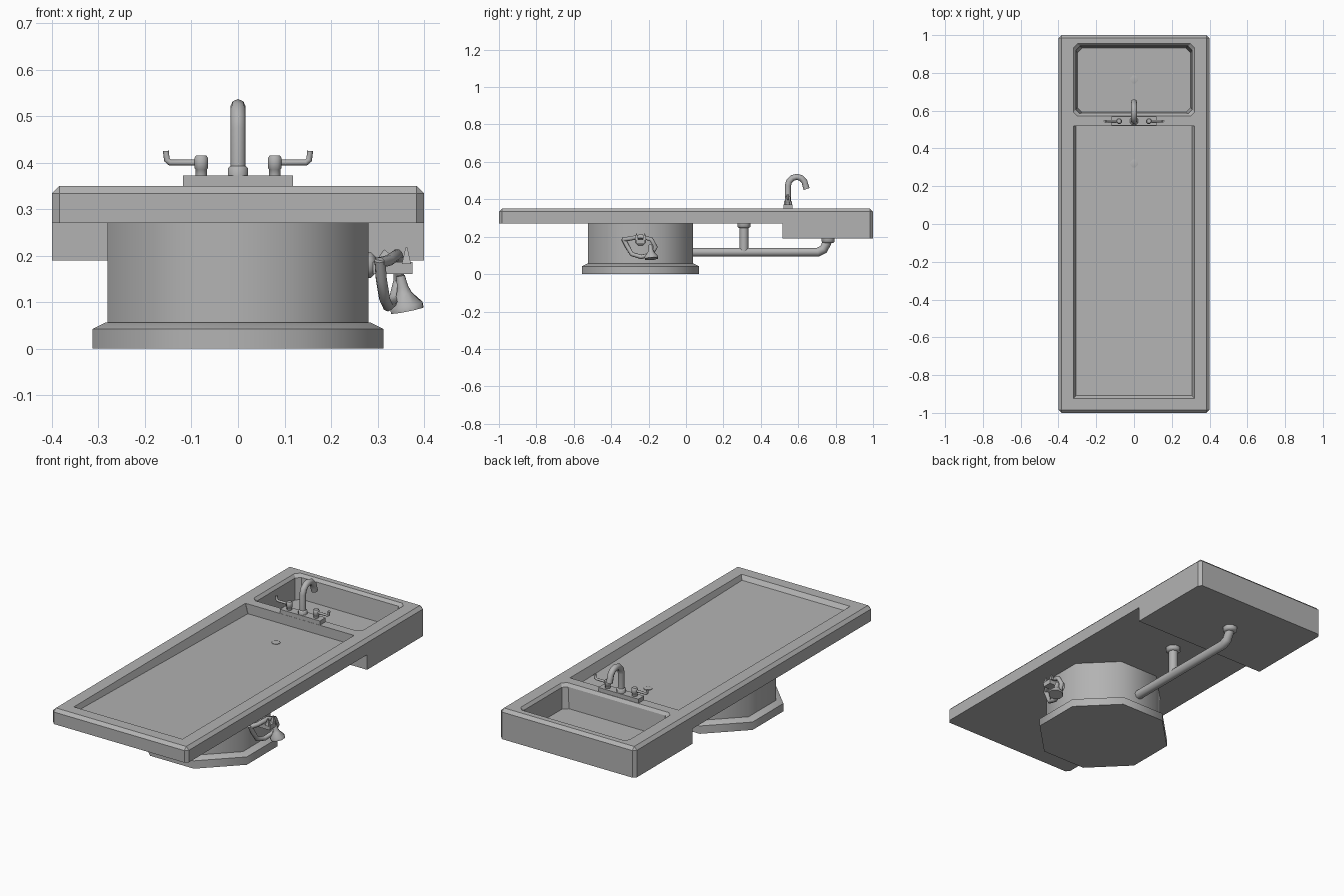
import bpy, bmesh, math
from mathutils import Vector, Matrix

if "Cube" in bpy.data.objects:
    bpy.data.objects.remove(bpy.data.objects["Cube"])

steel = bpy.data.materials.new("brushed_steel_grey")
steel.use_nodes = True
GREY = (0.45, 0.45, 0.45, 1)
steel.diffuse_color = GREY
steel.node_tree.nodes["Principled BSDF"].inputs["Base Color"].default_value = GREY


def activate(ob):
    bpy.ops.object.select_all(action='DESELECT')
    ob.select_set(True)
    bpy.context.view_layer.objects.active = ob


def finish(name, bm, smooth=None):
    bmesh.ops.recalc_face_normals(bm, faces=bm.faces)
    me = bpy.data.meshes.new(name)
    bm.to_mesh(me)
    bm.free()
    me.materials.append(steel)
    ob = bpy.data.objects.new(name, me)
    bpy.context.collection.objects.link(ob)
    if smooth:
        activate(ob)
        bpy.ops.object.shade_smooth_by_angle(angle=math.radians(smooth))
    return ob


def loft(bm, rings):
    """Skin matching rings of points and cap both ends."""
    loops = [[bm.verts.new(p) for p in ring] for ring in rings]
    n = len(loops[0])
    for a, b in zip(loops, loops[1:]):
        for i in range(n):
            j = (i + 1) % n
            bm.faces.new((a[i], a[j], b[j], b[i]))
    bm.faces.new(loops[0][::-1])
    bm.faces.new(loops[-1])


def turned(name, profile, loc, axis=(0, 0, 1), sides=8, smooth=50):
    """Solid of revolution from (radius, height) pairs, flats facing the axes."""
    turn = Vector((0, 0, 1)).rotation_difference(Vector(axis)).to_matrix()
    angles = [2 * math.pi * (i + 0.5) / sides for i in range(sides)]
    bm = bmesh.new()
    loft(bm, [[turn @ Vector((r * math.cos(a), r * math.sin(a), h)) + Vector(loc)
               for a in angles] for r, h in profile])
    return finish(name, bm, smooth)


def tube(name, points, radius):
    cu = bpy.data.curves.new(name, 'CURVE')
    cu.dimensions = '3D'
    cu.bevel_depth = radius
    cu.bevel_resolution = 2
    cu.use_fill_caps = True
    sp = cu.splines.new('POLY')
    sp.points.add(len(points) - 1)
    for p, co in zip(sp.points, points):
        p.co = (*co, 1)
    cu.materials.append(steel)
    ob = bpy.data.objects.new(name, cu)
    bpy.context.collection.objects.link(ob)
    activate(ob)
    bpy.ops.object.convert(target='MESH')
    ob = bpy.context.object
    bpy.ops.object.shade_smooth_by_angle(angle=math.radians(50))
    return ob


def box(name, lo, hi):
    bm = bmesh.new()
    bmesh.ops.create_cube(bm, size=1)
    lo, hi = Vector(lo), Vector(hi)
    for v in bm.verts:
        v.co = (lo + hi) / 2 + v.co * (hi - lo)
    return finish(name, bm)


def rect(x, y0, y1, z0, z1, cut=0.0):
    """Rectangle ring with clipped corners; height runs from z0 to z1 along y."""
    pts = [(-x, y0 + cut), (-x + cut, y0), (x - cut, y0), (x, y0 + cut),
           (x, y1 - cut), (x - cut, y1), (-x + cut, y1), (-x, y1 - cut)]
    return [(px, py, z0 + (z1 - z0) * (py - y0) / (y1 - y0)) for px, py in pts]


# Table body: stepped side profile, deeper under the sink
TOP = 0.35
side = [(-1, 0.27), (0.515, 0.27), (0.515, 0.19), (1, 0.19), (1, TOP), (-1, TOP)]
bm = bmesh.new()
loft(bm, [[(x, y, z) for y, z in side] for x in (-0.4, 0.4)])
edges = []
for e in bm.edges:
    a, b = (v.co for v in e.verts)
    upright = abs(a.x - b.x) < 1e-4 and abs(a.y - b.y) < 1e-4 and abs(a.y) > 0.9
    if upright or (abs(a.z - TOP) < 1e-4 and abs(b.z - TOP) < 1e-4):
        edges.append(e)
bmesh.ops.bevel(bm, geom=edges, offset=0.016, segments=1, affect='EDGES', profile=0.5)
table = finish("table_body", bm)

# Sloping tray and sink bowl cut into the body
bm = bmesh.new()
loft(bm, [rect(0.306, -0.908, 0.52, 0.328, 0.298, 0.001),
          rect(0.32, -0.925, 0.52, TOP, TOP, 0.001),
          rect(0.32, -0.925, 0.52, 0.4, 0.4, 0.001)])
tray_cutter = finish("tray_cutter", bm)
bm = bmesh.new()
loft(bm, [rect(0.300, 0.592, 0.932, 0.225, 0.225, 0.025),
          rect(0.308, 0.583, 0.942, 0.335, 0.335, 0.022),
          rect(0.321, 0.571, 0.955, TOP, TOP, 0.022),
          rect(0.321, 0.571, 0.955, 0.4, 0.4, 0.022)])
sink_cutter = finish("sink_cutter", bm)
for cutter in (tray_cutter, sink_cutter):
    cutter.hide_render = True
    activate(table)
    mod = table.modifiers.new("cut", 'BOOLEAN')
    mod.object = cutter
    mod.solver = 'EXACT'
    bpy.ops.object.modifier_apply(modifier=mod.name)
    bpy.data.objects.remove(cutter)

# Drains
for name, y, z in (("tray_drain", 0.32, 0.302), ("sink_drain", 0.765, 0.225)):
    turned(name, [(0.022, -0.004), (0.022, 0.003), (0.017, 0.004)], (0, y, z))

# Pedestal and foot
CY = -0.243
k = 1 / math.cos(math.pi / 8)
turned("pedestal", [(0.28 * k, 0.05), (0.28 * k, 0.272)], (0, CY, 0))
turned("pedestal_foot", [(0.313 * k, 0), (0.313 * k, 0.042), (0.285 * k, 0.056)], (0, CY, 0))

# Waste pipes and their flanges
tube("waste_pipe", [(0, 0, 0.117), (0, 0.705, 0.117), (0, 0.735, 0.132),
                    (0, 0.757, 0.175)], 0.024)
tube("tray_pipe", [(0, 0.31, 0.117), (0, 0.31, 0.265)], 0.024)
for name, y, z in (("tray_flange", 0.31, 0.27), ("sink_flange", 0.76, 0.19)):
    turned(name, [(0.028, -0.024), (0.038, -0.016), (0.038, 0)], (0, y, z))

# Faucet
FY = 0.545
box("faucet_base", (-0.118, FY - 0.024, 0.345), (0.118, FY + 0.024, 0.372))
turned("spout_collar", [(0.023, 0.37), (0.023, 0.388), (0.018, 0.393)], (0, FY, 0))
arc = [(0, FY + 0.047 - 0.047 * math.cos(a), 0.473 + 0.047 * math.sin(a))
       for a in (math.radians(d) for d in range(0, 181, 30))]
tube("spout", [(0, FY, 0.372)] + arc + [(0, FY + 0.1, 0.455)], 0.0165)
for s, label in ((1, "left"), (-1, "right")):
    turned(label + "_tap_post", [(0.013, 0.37), (0.013, 0.385), (0.016, 0.388),
                                 (0.016, 0.41), (0.012, 0.415)], (s * 0.079, FY, 0))
    tube(label + "_tap_lever", [(s * 0.085, FY, 0.4), (s * 0.146, FY, 0.4),
                                (s * 0.153, FY, 0.406), (s * 0.155, FY, 0.425)], 0.0065)

# Hand sprayer: wall mount, bracket, hose loop and spray head
turned("sprayer_mount", [(0.03, 0), (0.03, 0.008), (0.018, 0.018)], (0.278, CY, 0.18), (1, 0, 0))
tube("sprayer_arm", [(0.285, CY, 0.18), (0.31, CY, 0.185), (0.325, CY, 0.205)], 0.014)
box("sprayer_bracket", (0.29, CY - 0.025, 0.16), (0.375, CY + 0.025, 0.186))
for i, y in enumerate((-0.022, 0.022)):
    turned("bracket_prong_%d" % (i + 1), [(0.014, 0), (0.003, 0.035)],
           (0.362, CY + y, 0.182), sides=4, smooth=None)
tube("sprayer_hose", [(0.305, -0.335, 0.19), (0.308, -0.315, 0.15), (0.315, -0.29, 0.107),
                      (0.322, -0.24, 0.092), (0.335, -0.185, 0.105), (0.345, -0.162, 0.145),
                      (0.347, -0.185, 0.185), (0.342, -0.24, 0.202), (0.325, -0.3, 0.19),
                      (0.305, -0.335, 0.185)], 0.012)
turned("spray_head", [(0.01, -0.01), (0.013, 0.015), (0.018, 0.03), (0.038, 0.055), (0.038, 0.066)],
       (0.351, -0.19, 0.147), (0.2, 0.08, -1))
